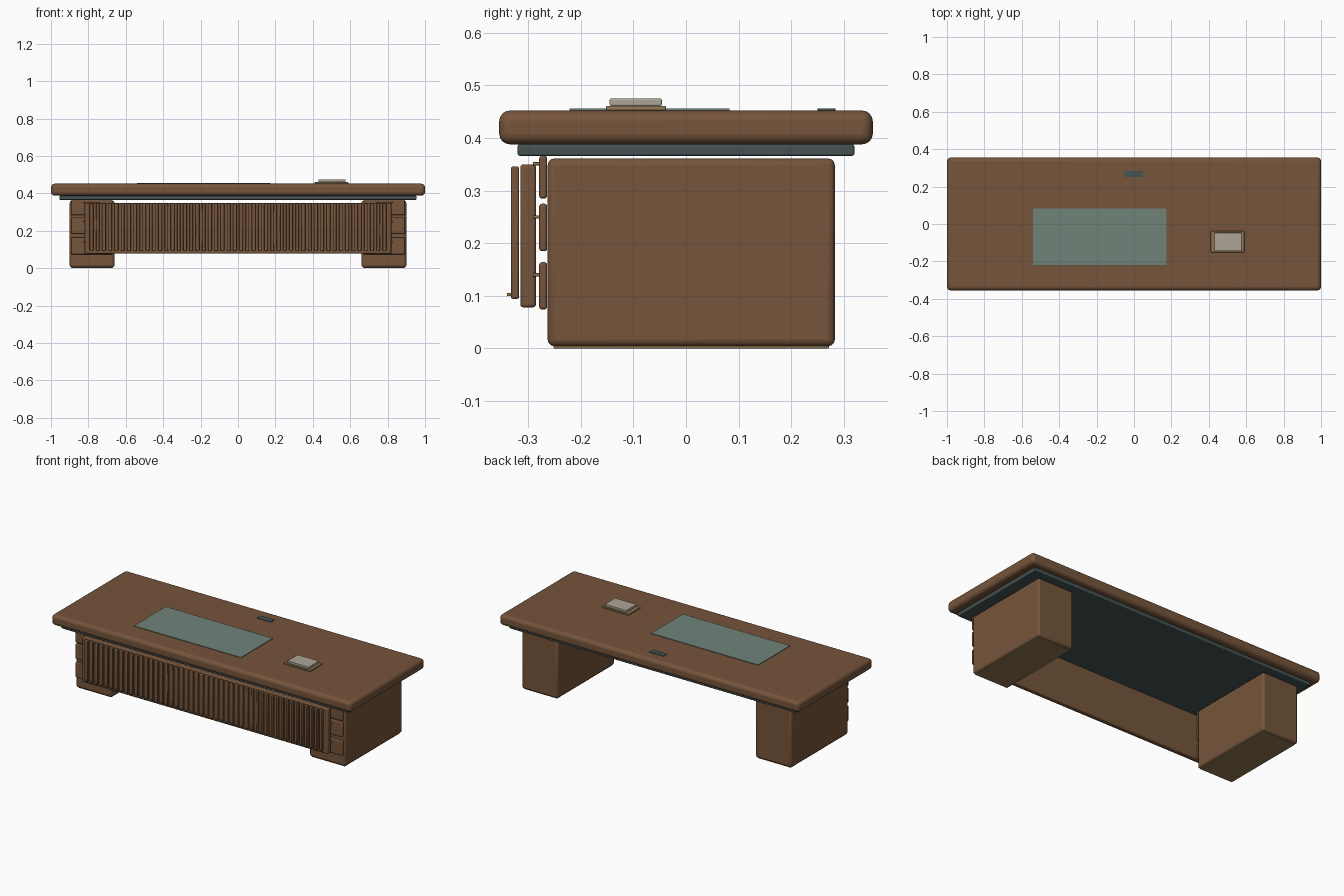
import bpy

cube = bpy.data.objects.get("Cube")
if cube:
    bpy.data.objects.remove(cube, do_unlink=True)


def material(name, rgb):
    m = bpy.data.materials.new(name)
    m.use_nodes = True
    color = (*rgb, 1)
    m.diffuse_color = color
    m.node_tree.nodes["Principled BSDF"].inputs["Base Color"].default_value = color
    return m


wood = material("walnut wood", (0.18, 0.09, 0.044))
slate = material("dark slate", (0.06, 0.085, 0.085))
felt = material("green pad", (0.16, 0.23, 0.19))
brass = material("aged brass", (0.28, 0.19, 0.085))
paper = material("paper", (0.42, 0.38, 0.31))


def box(name, x, y, z, mat, bevel=0.0, segments=3):
    """Rounded box spanning the given (low, high) ranges."""
    bpy.ops.mesh.primitive_cube_add(size=1, location=[sum(r) / 2 for r in (x, y, z)])
    ob = bpy.context.object
    ob.name = name
    ob.scale = [r[1] - r[0] for r in (x, y, z)]
    bpy.ops.object.transform_apply(location=False, rotation=False, scale=True)
    ob.data.materials.append(mat)
    if bevel:
        mod = ob.modifiers.new("rounded edges", "BEVEL")
        mod.width = bevel
        mod.segments = segments
        bpy.ops.object.shade_smooth_by_angle()
    return ob


# Table top and the recessed plate beneath it
box("table_top", (-1, 1), (-0.355, 0.355), (0.388, 0.452), wood, 0.02, 4)
box("under_plate", (-0.955, 0.955), (-0.32, 0.32), (0.366, 0.388), slate, 0.004)

# Pedestals with drawers, handles and base plates
for side, s in (("left", 1), ("right", -1)):
    def span(a, b):
        return tuple(sorted((s * a, s * b)))
    box(side + "_pedestal", span(0.66, 0.9), (-0.263, 0.283), (0.004, 0.361), wood, 0.013)
    box(side + "_base_plate", span(0.67, 0.89), (-0.252, 0.272), (0, 0.008), brass, 0.002)
    for i, (low, high) in enumerate(((0.074, 0.164), (0.185, 0.275), (0.285, 0.366))):
        box(f"{side}_drawer_{i + 1}", span(0.67, 0.892), (-0.279, -0.264), (low, high), wood, 0.005)
        grip = (0.14, 0.25, 0.351)[i]
        box(f"{side}_handle_{i + 1}", span(0.735, 0.825), (-0.291, -0.278),
            (grip - 0.003, grip + 0.003), brass, 0.001)

# Front panel with vertical slats, each with a small brass stud near its foot
box("front_panel", (-0.82, 0.82), (-0.315, -0.285), (0.078, 0.35), wood, 0.006)
count = 48
pitch = 1.6 / count
for i in range(count):
    x = (i - (count - 1) / 2) * pitch
    box(f"slat_{i + 1}", (x - 0.01, x + 0.01), (-0.333, -0.317), (0.094, 0.346), wood, 0.004, 2)
    box(f"slat_stud_{i + 1}", (x - 0.007, x + 0.007), (-0.34, -0.332), (0.1, 0.105), brass)

# Items on the table
box("desk_pad", (-0.54, 0.175), (-0.221, 0.083), (0.452, 0.456), felt, 0.001)
box("cable_cover", (-0.05, 0.045), (0.25, 0.284), (0.452, 0.456), slate, 0.001)
box("note_tray", (0.41, 0.59), (-0.152, -0.038), (0.452, 0.461), brass, 0.003)
box("note_stack", (0.43, 0.575), (-0.145, -0.046), (0.461, 0.475), paper, 0.003)
